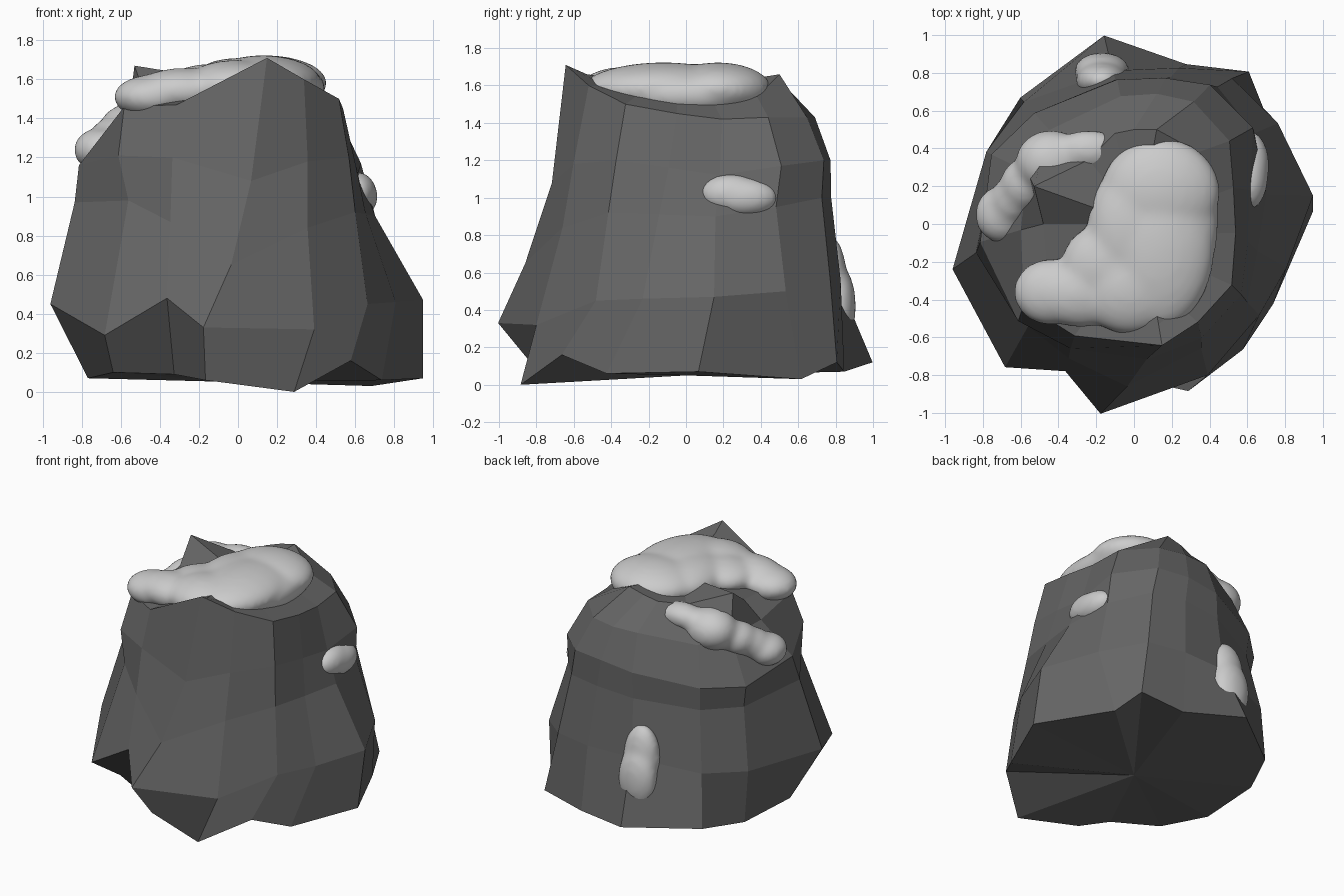
import bpy, bmesh, math
from mathutils import Matrix

# Foot of the rock: angle, radius, height (anticlockwise from +x)
FOOT = [(4, .95, .07), (42, .92, .03), (53, 1.01, .12), (72, .89, .07),
        (99, 1.01, .12), (132, .90, .10), (154, .82, .07), (190, .78, .07),
        (217, .80, .10), (243, .72, .09), (258, .80, .06), (288, .93, .00),
        (311, .88, .16), (330, .85, .06)]
# Ridges: lower angle, upper angle, then (radius, height) at four levels
RIDGES = [
    (9, 20, [(.96, .47), (.72, .90), (.64, 1.12), (.56, 1.42)]),
    (35, 41, [(.93, .50), (.80, .95), (.81, 1.17), (.67, 1.43)]),
    (56, 64, [(.93, .56), (.85, 1.0), (.84, 1.20), (.72, 1.43)]),
    (74, 80, [(.86, .56), (.80, 1.0), (.79, 1.20), (.70, 1.43)]),
    (98, 96, [(.82, .56), (.77, .98), (.77, 1.17), (.68, 1.43)]),
    (132, 132, [(.87, .50), (.77, .93), (.79, 1.10), (.67, 1.37)]),
    (154, 154, [(.87, .47), (.81, .93), (.84, 1.09), (.63, 1.38)]),
    (194, 183, [(.99, .45), (.85, .97), (.82, 1.16), (.60, 1.40)]),
    (228, 216, [(1.02, .29), (.78, .98), (.80, 1.21), (.72, 1.46)]),
    (245, 242, [(.86, .48), (.79, .87), (.74, 1.20), (.67, 1.47)]),
    (260, 283, [(1.02, .33), (.86, .65), (.72, 1.08), (.66, 1.71)]),
    (296, 303, [(.89, .32), (.75, .84), (.70, 1.18), (.62, 1.60)]),
    (324, 328, [(.82, .45), (.73, .92), (.68, 1.20), (.61, 1.50)]),
    (344, 355, [(.84, .46), (.67, .91), (.61, 1.16), (.54, 1.45)]),
]
# Broken rim around the summit, one point per ridge
RIM = [(.41, .15, 1.50), (.34, .38, 1.54), (.12, .50, 1.66), (0, .50, 1.63),
       (-.10, .48, 1.60), (-.24, .34, 1.56), (-.53, .20, 1.67), (-.48, 0, 1.53),
       (-.45, -.33, 1.49), (-.2, -.43, 1.53), (.13, -.53, 1.66), (.25, -.44, 1.60),
       (.40, -.27, 1.54), (.41, -.05, 1.51)]


def polar(deg, r, z):
    a = math.radians(deg)
    return (r * math.cos(a), r * math.sin(a), z)


def colour(name, rgba):
    mat = bpy.data.materials.new(name)
    mat.diffuse_color = rgba
    return mat


def finish(bm, name, mat):
    mesh = bpy.data.meshes.new(name)
    bm.to_mesh(mesh)
    bm.free()
    mesh.materials.append(mat)
    obj = bpy.data.objects.new(name, mesh)
    bpy.context.collection.objects.link(obj)
    return obj


def build_rock(mat):
    bm = bmesh.new()
    rings = [[bm.verts.new(polar(*f)) for f in FOOT]]
    for k in range(4):
        rings.append([bm.verts.new(polar(a0 + (a1 - a0) * k / 3, *steps[k]))
                      for a0, a1, steps in RIDGES])
    rings.append([bm.verts.new(p) for p in RIM])
    n = len(RIDGES)
    for low, high in zip(rings, rings[1:]):
        for i in range(n):
            j = (i + 1) % n
            bm.faces.new((low[i], low[j], high[j], high[i]))
    # Close underside and summit with fans
    for ring, centre in ((rings[0], (0, 0, .05)), (rings[-1], (.03, 0, 1.58))):
        c = bm.verts.new(centre)
        for i in range(n):
            bm.faces.new((ring[i], ring[(i + 1) % n], c))
    bmesh.ops.recalc_face_normals(bm, faces=bm.faces)
    finish(bm, "rock", mat)


def build_snow(name, blobs, mat):
    # Overlapping ellipsoids melted together
    bm = bmesh.new()
    for x, y, z, rx, ry, rz in blobs:
        m = Matrix.Translation((x, y, z)) @ Matrix.Diagonal((rx, ry, rz, 1))
        bmesh.ops.create_icosphere(bm, subdivisions=3, radius=1, matrix=m)
    obj = finish(bm, name, mat)
    remesh = obj.modifiers.new("melt", 'REMESH')
    remesh.mode = 'VOXEL'
    remesh.voxel_size = .018
    remesh.use_smooth_shade = True
    smooth = obj.modifiers.new("soften", 'SMOOTH')
    smooth.factor = .5
    smooth.iterations = 24


build_rock(colour("dark_stone", (.13, .13, .13, 1)))
snow = colour("snow", (.8, .8, .8, 1))

# Summit cap with an arm to the front left
build_snow("summit_snow", [
    (.14, .17, 1.58, .32, .29, .145), (.13, -.12, 1.58, .30, .44, .145),
    (-.02, -.02, 1.57, .23, .34, .14), (-.02, -.34, 1.56, .27, .25, .14),
    (-.14, -.22, 1.56, .25, .23, .12), (.26, .02, 1.55, .19, .40, .13),
    (-.28, -.37, 1.54, .26, .18, .12), (-.44, -.36, 1.51, .20, .18, .115)], snow)

# Ledge patch running down the back left
build_snow("ledge_snow", [
    (-.44, .33, 1.43, .19, .17, .15), (-.24, .39, 1.50, .18, .11, .09),
    (-.58, .21, 1.35, .13, .14, .12), (-.64, .13, 1.30, .12, .13, .11),
    (-.70, .05, 1.24, .145, .155, .115)], snow)

# Lone patches on the back and right walls
build_snow("back_snow", [(-.17, .76, .57, .14, .10, .24),
                         (-.17, .81, .42, .15, .10, .23)], snow)
build_snow("right_snow", [(.61, .24, 1.02, .10, .17, .11),
                          (.61, .31, 1.0, .11, .19, .11)], snow)
